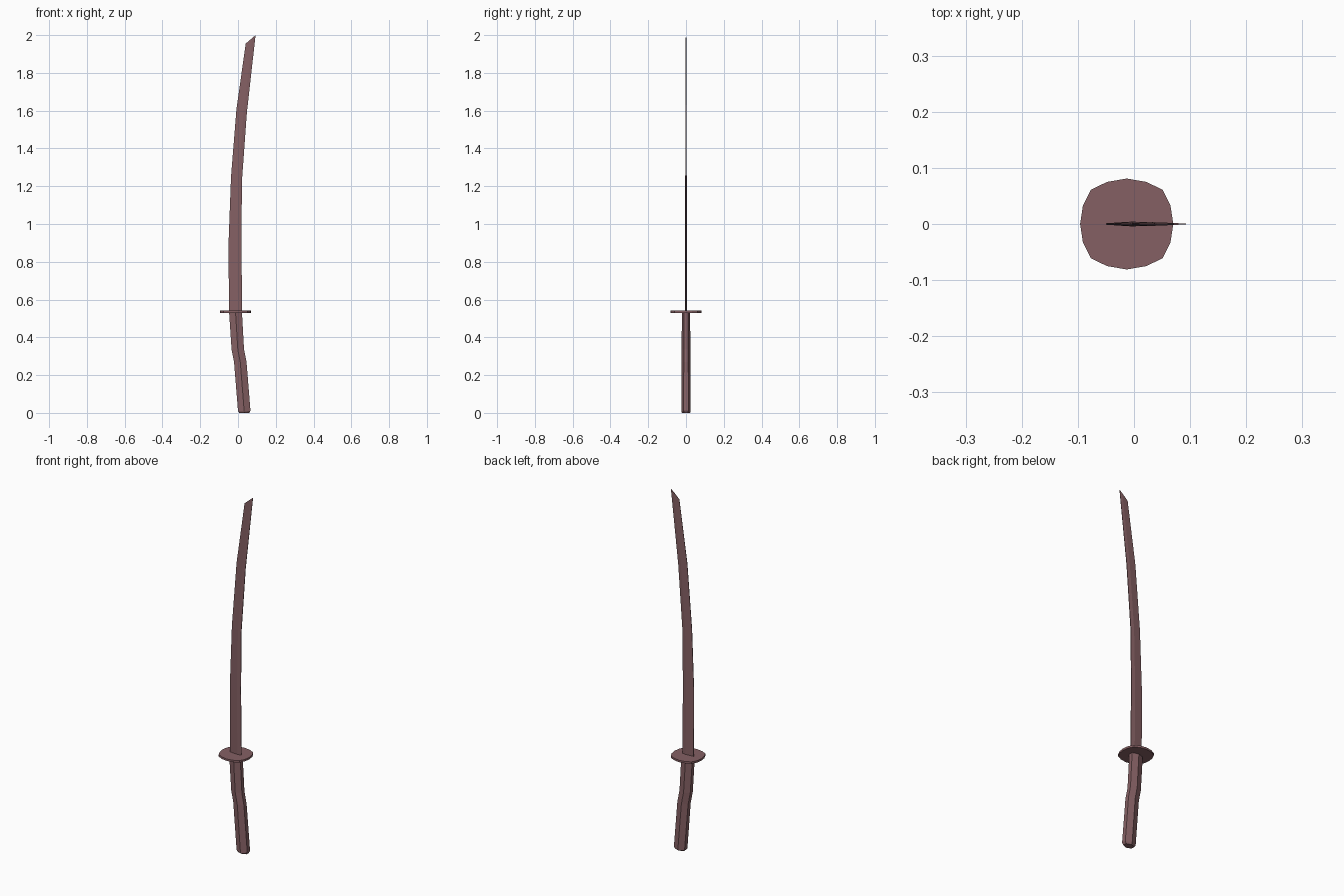
import bpy, bmesh

if "Cube" in bpy.data.objects:
    bpy.data.objects.remove(bpy.data.objects["Cube"])

mat = bpy.data.materials.new("dusty maroon")
mat.diffuse_color = (0.235, 0.118, 0.127, 1)
mat.use_nodes = True
mat.node_tree.nodes["Principled BSDF"].inputs["Base Color"].default_value = mat.diffuse_color


def loft(name, rings):
    """Skin a list of equal-length point rings and cap both ends."""
    bm = bmesh.new()
    vr = [[bm.verts.new(p) for p in r] for r in rings]
    n = len(rings[0])
    for a, b in zip(vr, vr[1:]):
        for i in range(n):
            j = (i + 1) % n
            bm.faces.new((a[i], a[j], b[j], b[i]))
    bm.faces.new(vr[0][::-1])
    bm.faces.new(vr[-1])
    bmesh.ops.recalc_face_normals(bm, faces=bm.faces[:])
    me = bpy.data.meshes.new(name)
    bm.to_mesh(me)
    bm.free()
    me.materials.append(mat)
    ob = bpy.data.objects.new(name, me)
    bpy.context.collection.objects.link(ob)
    return ob


# Blade: (edge x, edge z, spine x, spine z, half thickness), slanted at the tip
stations = [
    (-0.048, 0.535, 0.022, 0.535, 0.0045),
    (-0.050, 0.90, 0.018, 0.90, 0.0043),
    (-0.037, 1.25, 0.021, 1.23, 0.004),
    (-0.008, 1.61, 0.047, 1.59, 0.0035),
    (0.041, 1.955, 0.093, 2.00, 0.0015),
]
rings = []
for ex, ez, sx, sz, t in stations:
    def pt(f, y):
        return (ex + (sx - ex) * f, y, ez + (sz - ez) * f)
    rings.append([pt(0, -t * .3), pt(.68, -t), pt(1, -t * .4),
                  pt(1, t * .4), pt(.68, t), pt(0, t * .3)])
loft("blade", rings)

# Guard: rounded-square plate, one quarter mirrored round
q = [(0.083, 0), (0.078, 0.033), (0.064, 0.061), (0.035, 0.075), (0, 0.081)]
half = q + [(-x, y) for x, y in q[-2::-1]]
outline = half + [(x, -y) for x, y in half[-2:0:-1]]
loft("guard", [[(x - 0.013, y, z) for x, y in outline] for z in (0.530, 0.541)])

# Handle: hexagonal grip with a kink; (left x, left z, right x, right z, half depth)
grip = [
    (0.000, 0.010, 0.066, 0.012, 0.025),
    (-0.021, 0.27, 0.045, 0.27, 0.0235),
    (-0.034, 0.335, 0.032, 0.335, 0.023),
    (-0.047, 0.532, 0.021, 0.532, 0.022),
]
rings = []
for lx, lz, rx, rz, d in grip:
    cx, cz = (lx + rx) / 2, (lz + rz) / 2
    if lz < 0.02:
        cz = 0.005
    rings.append([(lx, -d / 2, lz), (cx, -d, cz), (rx, -d / 2, rz),
                  (rx, d / 2, rz), (cx, d, cz), (lx, d / 2, lz)])
# small pommel cap, tapering to the ground
cap = [(0.035 + (x - 0.035) * .8, y * .8, 0.0) for x, y, z in rings[0]]
loft("handle", [cap] + rings)
